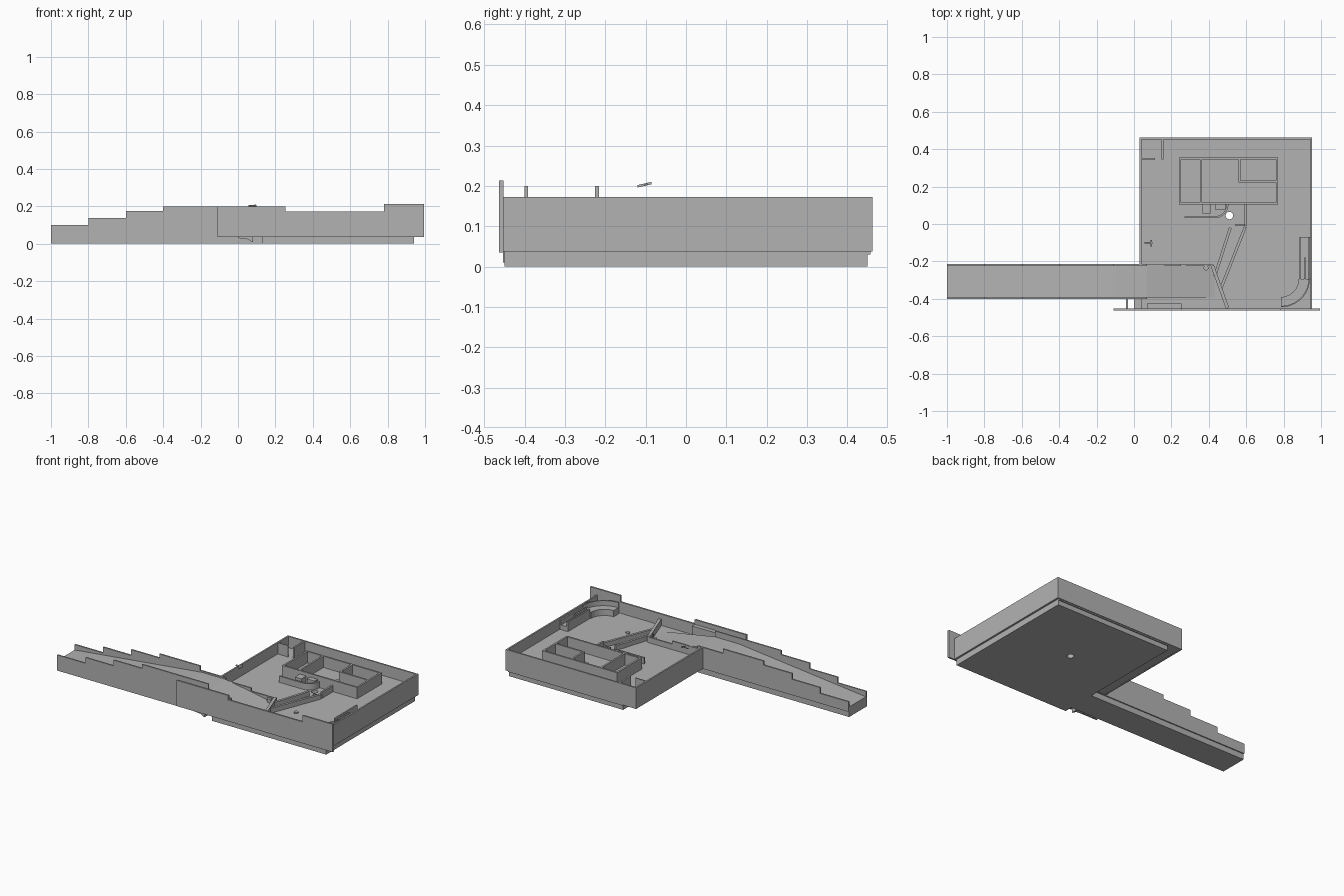
import bpy, bmesh, math
from mathutils import Vector

if "Cube" in bpy.data.objects:
    bpy.data.objects.remove(bpy.data.objects["Cube"])

grey = bpy.data.materials.new("plain grey")
grey.diffuse_color = (0.45, 0.45, 0.45, 1)
grey.use_nodes = True
grey.node_tree.nodes["Principled BSDF"].inputs["Base Color"].default_value = grey.diffuse_color


def finish(name, bm):
    bmesh.ops.recalc_face_normals(bm, faces=bm.faces)
    me = bpy.data.meshes.new(name)
    bm.to_mesh(me)
    bm.free()
    me.materials.append(grey)
    ob = bpy.data.objects.new(name, me)
    bpy.context.collection.objects.link(ob)
    return ob


def prism(name, pts, offset):
    """Extrude a closed outline of 3D points along an offset."""
    bm = bmesh.new()
    face = bm.faces.new([bm.verts.new(p) for p in pts])
    new = bmesh.ops.extrude_face_region(bm, geom=[face])["geom"]
    bmesh.ops.translate(bm, vec=offset, verts=[v for v in new if isinstance(v, bmesh.types.BMVert)])
    return finish(name, bm)


def box(name, x0, x1, y0, y1, z0, z1):
    return prism(name, [(x0, y0, z0), (x1, y0, z0), (x1, y1, z0), (x0, y1, z0)], (0, 0, z1 - z0))


def side(name, profile, y0, y1):
    """Extrude an x-z profile from y0 to y1."""
    return prism(name, [(x, y0, z) for x, z in profile], (0, y1 - y0, 0))


def bar(name, a, b, width, z0, z1):
    """Upright wall between two plan points."""
    a, b = Vector(a), Vector(b)
    d = (b - a).normalized() * width / 2
    n = Vector((-d.y, d.x))
    return prism(name, [(*p, z0) for p in (a + n, b + n, b - n, a - n)], (0, 0, z1 - z0))


def cylinder(name, x, y, r, z0, z1):
    pts = [(x + r * math.cos(i * math.tau / 24), y + r * math.sin(i * math.tau / 24), z0) for i in range(24)]
    return prism(name, pts, (0, 0, z1 - z0))


def arc(cx, cy, rx, ry, a0, a1, n=12):
    return [(cx + rx * math.cos(math.radians(a0 + (a1 - a0) * i / n)),
             cy + ry * math.sin(math.radians(a0 + (a1 - a0) * i / n))) for i in range(n + 1)]


def steps(x_start, runs, bottom):
    """Stepped wall profile from (end x, top z) runs."""
    pts, x = [(x_start, bottom)], x_start
    for x1, z in runs:
        pts += [(x, z), (x1, z)]
        x = x1
    return pts + [(x, bottom)]


FLOOR, RIM = 0.10, 0.172

# Tray base and playing floor, with a drain hole through both
base = box("tray_base", 0.13, 0.94, -0.45, 0.45, 0, 0.04)
floor = box("tray_floor", 0.04, 0.945, -0.452, 0.455, 0.038, FLOOR)
drill = cylinder("drain_cutter", 0.51, 0.045, 0.02, -0.1, 0.3)
drill.hide_render = True
drill.hide_viewport = True
for ob in (base, floor):
    cut = ob.modifiers.new("drain", "BOOLEAN")
    cut.object = drill
    cut.solver = "EXACT"

# Tray walls
box("left_wall", 0.03, 0.04, -0.215, 0.462, 0.037, RIM)
box("right_wall", 0.943, 0.953, -0.452, 0.462, 0.037, RIM)
box("back_wall", 0.04, 0.943, 0.452, 0.462, 0.037, RIM)
box("back_trim", 0.13, 0.94, 0.45, 0.457, 0.03, 0.04)
side("front_wall", steps(-0.11, [(0.255, 0.20), (0.78, RIM), (0.995, 0.213)], 0.035), -0.463, -0.452)

# Ramp lane: base, sloping deck and stepped side walls
box("lane_base", -1, 0.2, -0.40, -0.222, 0, 0.036)
side("lane_deck", [(-1, 0.036), (-1, 0.065), (-0.10, 0.163), (0.07, 0.163),
                   (0.43, FLOOR), (0.43, 0.036)], -0.392, -0.224)
rise = [(-0.8, 0.10), (-0.6, 0.137), (-0.4, 0.174)]
side("lane_front_wall", steps(-1, rise + [(0.07, 0.20)], 0.036), -0.40, -0.391)
side("lane_back_wall", steps(-1, rise + [(-0.11, 0.20), (0.07, RIM), (0.25, 0.155), (0.42, 0.135)], 0.036),
     -0.225, -0.215)

# Ball return chute between the lane and front wall
box("chute_divider", -0.042, -0.033, -0.453, -0.40, 0.04, 0.17)
box("chute_ledge", 0.07, 0.255, -0.453, -0.425, 0.04, 0.17)
side("chute_lip", [(0, 0.037), (0, 0.03), (0.05, 0.025), (0.075, 0.01), (0.08, 0.01), (0.08, 0.037)], -0.453, -0.40)

# Corner pocket
box("pocket_side", 0.147, 0.157, 0.345, 0.452, FLOOR, RIM)
box("pocket_front", 0.04, 0.112, 0.345, 0.353, FLOOR, RIM)

# Walled enclosure with partitions
for name, a, b in [
    ("room_front", (0.24, 0.11), (0.77, 0.11)), ("room_back", (0.24, 0.35), (0.77, 0.35)),
    ("room_left", (0.245, 0.11), (0.245, 0.35)), ("room_right", (0.765, 0.11), (0.765, 0.35)),
    ("room_divider", (0.358, 0.11), (0.358, 0.35)), ("alcove_side", (0.565, 0.228), (0.565, 0.35)),
    ("alcove_front", (0.56, 0.228), (0.765, 0.228)),
]:
    bar(name, a, b, 0.011, FLOOR, RIM)
box("room_step", 0.365, 0.41, 0.055, 0.105, FLOOR, 0.15)
box("room_ledge", 0.435, 0.49, 0.075, 0.105, FLOOR, 0.15)

# Curved guide and short stop around the drain
guide = [(0.27, 0.031), (0.43, 0.031)] + arc(0.43, 0.105, 0.075, 0.074, -80, 0, 8)
inner = arc(0.43, 0.105, 0.065, 0.064, 0, -80, 8) + [(0.43, 0.041), (0.27, 0.041)]
prism("curved_guide", [(x, y, FLOOR) for x, y in guide + inner], (0, 0, 0.04))
bar("drain_stop", (0.595, -0.01), (0.595, 0.105), 0.011, FLOOR, 0.14)
bar("drain_stop_foot", (0.54, -0.008), (0.60, -0.008), 0.008, FLOOR, 0.115)

# Diagonal deflectors
bar("lane_gate", (0.418, -0.22), (0.50, -0.45), 0.018, FLOOR, 0.14)
bar("left_deflector", (0.432, -0.28), (0.515, -0.02), 0.015, FLOOR, 0.13)
bar("right_deflector", (0.465, -0.345), (0.595, -0.015), 0.015, FLOOR, 0.13)

# Small pegs
for i, (x, y, z) in enumerate([(0.385, -0.235, 0.13), (0.59, -0.255, 0.107), (0.54, 0.235, 0.107)]):
    cylinder(f"peg_{i}", x, y, 0.013, FLOOR, z)

# Curved corner slide with its straight rails
outer = arc(0.785, -0.295, 0.155, 0.15, 0, -90)
inner = arc(0.785, -0.295, 0.095, 0.095, -90, 0)
prism("corner_slide", [(x, y, FLOOR) for x, y in outer + inner], (0, 0, 0.04))
outer_rim = arc(0.785, -0.295, 0.148, 0.143, -90, 0)
prism("corner_slide_rim", [(x, y, FLOOR) for x, y in outer + outer_rim], (0, 0, 0.072))
box("slide_deck", 0.885, 0.943, -0.295, -0.07, FLOOR, 0.13)
for i, x in enumerate((0.885, 0.909, 0.933)):
    box(f"slide_rail_{i}", x, x + 0.009, -0.295, -0.18 if i == 1 else -0.07, FLOOR, 0.16)

# Small loose marker above the tray edge
prism("marker_arm", [(0.055, -0.104, 0.199), (0.10, -0.104, 0.199), (0.10, -0.096, 0.202), (0.055, -0.096, 0.202)],
      (0, 0, 0.004))
prism("marker_cross", [(0.088, -0.12, 0.196), (0.096, -0.12, 0.196), (0.096, -0.085, 0.204), (0.088, -0.085, 0.204)],
      (0, 0, 0.006))
